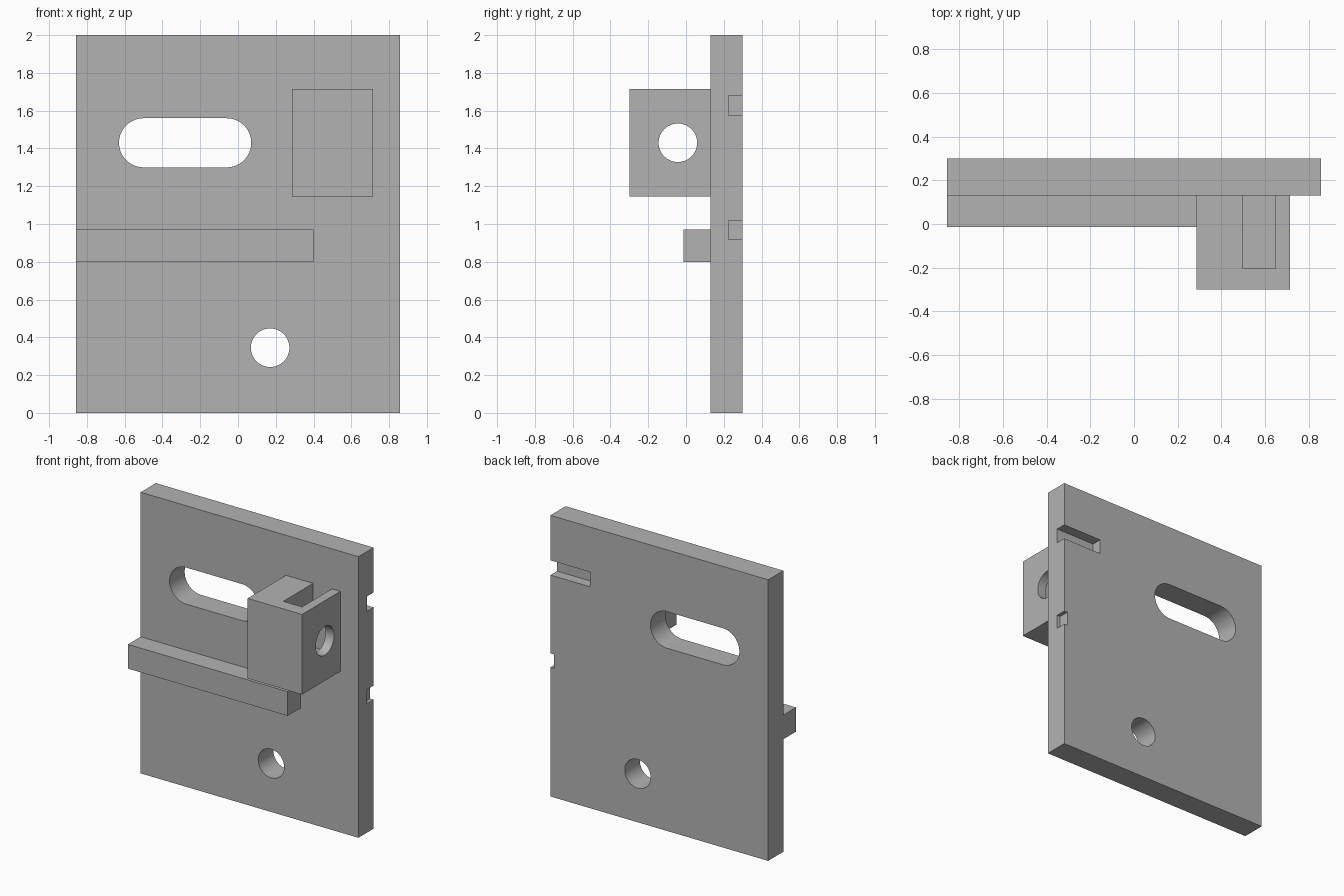
import bpy, bmesh
from math import cos, sin, pi
from mathutils import Vector

cube = bpy.data.objects.get("Cube")
if cube:
    bpy.data.objects.remove(cube, do_unlink=True)

grey = bpy.data.materials.new("plain grey")
grey.use_nodes = True
grey.diffuse_color = (0.45, 0.45, 0.45, 1)
grey.node_tree.nodes["Principled BSDF"].inputs["Base Color"].default_value = grey.diffuse_color


def prism(name, outline, direction):
    """Extrude a closed outline of 3D points along a direction."""
    bm = bmesh.new()
    face = bm.faces.new([bm.verts.new(p) for p in outline])
    out = bmesh.ops.extrude_face_region(bm, geom=[face])
    moved = [v for v in out["geom"] if isinstance(v, bmesh.types.BMVert)]
    bmesh.ops.translate(bm, verts=moved, vec=Vector(direction))
    bmesh.ops.recalc_face_normals(bm, faces=bm.faces)
    mesh = bpy.data.meshes.new(name)
    bm.to_mesh(mesh)
    bm.free()
    mesh.materials.append(grey)
    obj = bpy.data.objects.new(name, mesh)
    bpy.context.collection.objects.link(obj)
    return obj


def box(name, x, y, z):
    outline = [(x[0], y[0], z[0]), (x[1], y[0], z[0]), (x[1], y[1], z[0]), (x[0], y[1], z[0])]
    return prism(name, outline, (0, 0, z[1] - z[0]))


def stadium(left, right, height, radius, steps=32):
    """Rounded slot outline; a circle when both centres coincide."""
    pts = []
    for centre, start in ((right, -pi / 2), (left, pi / 2)):
        count = steps + 1 if left != right else steps
        for i in range(count):
            a = start + pi * i / steps
            pts.append((centre + radius * cos(a), height + radius * sin(a)))
    return pts


def cut(target, cutter):
    """Subtract the cutter, bake the result and discard the cutter."""
    cutter.hide_render = True
    mod = target.modifiers.new("cut", 'BOOLEAN')
    mod.operation = 'DIFFERENCE'
    mod.solver = 'EXACT'
    mod.object = cutter
    bpy.context.view_layer.objects.active = target
    bpy.ops.object.modifier_apply(modifier=mod.name)
    bpy.data.objects.remove(cutter, do_unlink=True)


# Back plate with slot, round hole and two edge notches
plate = box("back_plate", (-0.857, 0.857), (0.13, 0.30), (0, 2))
for left, right, height, radius in ((-0.5, -0.06, 1.43, 0.13), (0.17, 0.17, 0.345, 0.102)):
    outline = [(x, 0, z) for x, z in stadium(left, right, height, radius)]
    cut(plate, prism("plate_cutter", outline, (0, 0.5, 0)))
for start, low, high in ((0.545, 1.575, 1.68), (0.83, 0.918, 1.018)):
    cut(plate, box("notch_cutter", (start, 1), (0.226, 0.5), (low, high)))

# Guide rail
rail = box("guide_rail", (-0.857, 0.4), (-0.013, 0.13), (0.80, 0.972))

# Clamp block with cross bore and nut pocket open at the top
block = box("clamp_block", (0.286, 0.714), (-0.30, 0.13), (1.145, 1.715))
bore = [(0, y, z) for y, z in stadium(-0.043, -0.043, 1.43, 0.102)]
cut(block, prism("bore_cutter", bore, (1, 0, 0)))
cut(block, box("pocket_cutter", (0.5, 0.648), (-0.205, 0.2), (1.26, 1.9)))

# Smooth bore walls, crisp edges
for part in (plate, rail, block):
    bpy.ops.object.select_all(action='DESELECT')
    part.select_set(True)
    bpy.context.view_layer.objects.active = part
    bpy.ops.object.shade_smooth_by_angle(angle=pi / 6)
